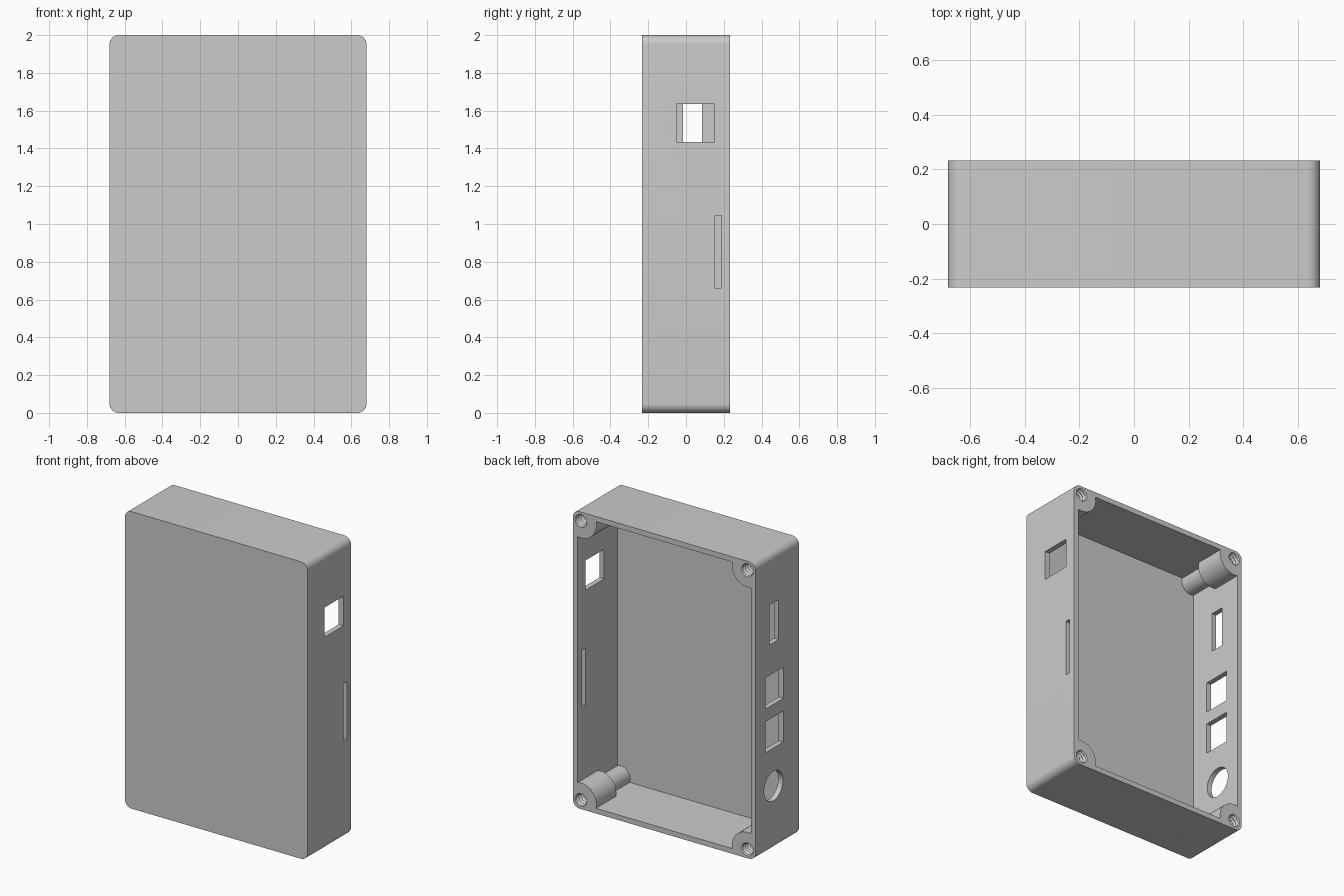
import bpy, bmesh, math

cube = bpy.data.objects.get("Cube")
if cube:
    bpy.data.objects.remove(cube, do_unlink=True)

W, D, H = 0.68, 0.232, 2.0      # half width, half depth, height
WALL, FLOOR = 0.035, 0.04
INSET = 0.06                    # screw centre to outer edge

grey = bpy.data.materials.new("grey plastic")
grey.use_nodes = True
grey.diffuse_color = (0.6, 0.6, 0.6, 1)
grey.node_tree.nodes["Principled BSDF"].inputs["Base Color"].default_value = (0.6, 0.6, 0.6, 1)


def finish(name, bm):
    bmesh.ops.recalc_face_normals(bm, faces=bm.faces)
    mesh = bpy.data.meshes.new(name)
    bm.to_mesh(mesh)
    bm.free()
    mesh.materials.append(grey)
    obj = bpy.data.objects.new(name, mesh)
    bpy.context.scene.collection.objects.link(obj)
    return obj


def box(name, xs, ys, zs, radius=0):
    """Box between limits, with its edges along y optionally rounded."""
    bm = bmesh.new()
    bmesh.ops.create_cube(bm, size=1)
    for v in bm.verts:
        v.co = [lo + (c + 0.5) * (hi - lo) for c, (lo, hi) in zip(v.co, (xs, ys, zs))]
    if radius:
        edges = [e for e in bm.edges if abs(e.verts[0].co.y - e.verts[1].co.y) > 0.01]
        bmesh.ops.bevel(bm, geom=edges, offset=radius, segments=8, profile=0.5, affect='EDGES')
    return finish(name, bm)


def lathe(name, profile, place, sides=40):
    """Closed solid turned from (radius, distance) pairs; place maps to 3D."""
    bm = bmesh.new()
    rings = []
    for r, d in profile:
        angles = [2 * math.pi * i / sides for i in range(sides)]
        rings.append([bm.verts.new(place(r * math.cos(a), r * math.sin(a), d)) for a in angles])
    for a, b in zip(rings, rings[1:]):
        for i in range(sides):
            j = (i + 1) % sides
            bm.faces.new((a[i], a[j], b[j], b[i]))
    bm.faces.new(rings[0])
    bm.faces.new(rings[-1])
    return finish(name, bm)


def cut(target, cutter):
    """Subtract the cutter for good and remove it."""
    mod = target.modifiers.new("cut", 'BOOLEAN')
    mod.operation, mod.solver, mod.object = 'DIFFERENCE', 'EXACT', cutter
    bpy.context.view_layer.update()
    graph = bpy.context.evaluated_depsgraph_get()
    mesh = bpy.data.meshes.new_from_object(target.evaluated_get(graph))
    target.modifiers.clear()
    target.data = mesh
    bpy.data.objects.remove(cutter, do_unlink=True)


# Case body and its inner space, open at the back
case = box("enclosure_case", (-W, W), (-D, D), (0, H), 0.048)
cavity = box("cavity", (WALL - W, W - WALL), (FLOOR - D, 0.3), (WALL, H - WALL))

# Stepped screw posts are left standing in the corners of the inner space
corners = [(sx * (W - INSET), z) for sx in (-1, 1) for z in (INSET, H - INSET)]
post = [(0.07, -0.3), (0.07, 0.02), (0.115, 0.02), (0.115, 0.4)]
for cx, cz in corners:
    cut(cavity, lathe("post", post, lambda u, v, d: (cx + u, d, cz + v)))
cut(case, cavity)

# Threaded screw holes
pitch = 0.024
thread = [(0.036 if i % 2 else 0.047, 0.26 - i * pitch / 2) for i in range(20)]
for cx, cz in corners:
    cut(case, lathe("thread", thread, lambda u, v, d: (cx + u, d, cz + v), 28))

# Ports: side sign, y limits, z limits
ports = [
    (1, (-0.05, 0.15), (1.435, 1.635)),
    (1, (0.15, 0.187), (0.66, 1.045)),
    (-1, (-0.015, 0.085), (1.395, 1.665)),
    (-1, (-0.065, 0.125), (0.98, 1.19)),
    (-1, (-0.065, 0.125), (0.685, 0.895)),
]
for side, ys, zs in ports:
    xs = sorted((side * (W - 0.08), side * (W + 0.1)))
    cut(case, box("port", xs, ys, zs))

# Round socket hole
cut(case, lathe("socket", [(0.1, -0.8), (0.1, -0.6)], lambda u, v, d: (d, 0.04 + u, 0.43 + v)))

bpy.ops.object.select_all(action='DESELECT')
case.select_set(True)
bpy.context.view_layer.objects.active = case
bpy.ops.object.shade_smooth_by_angle(angle=math.radians(30))
